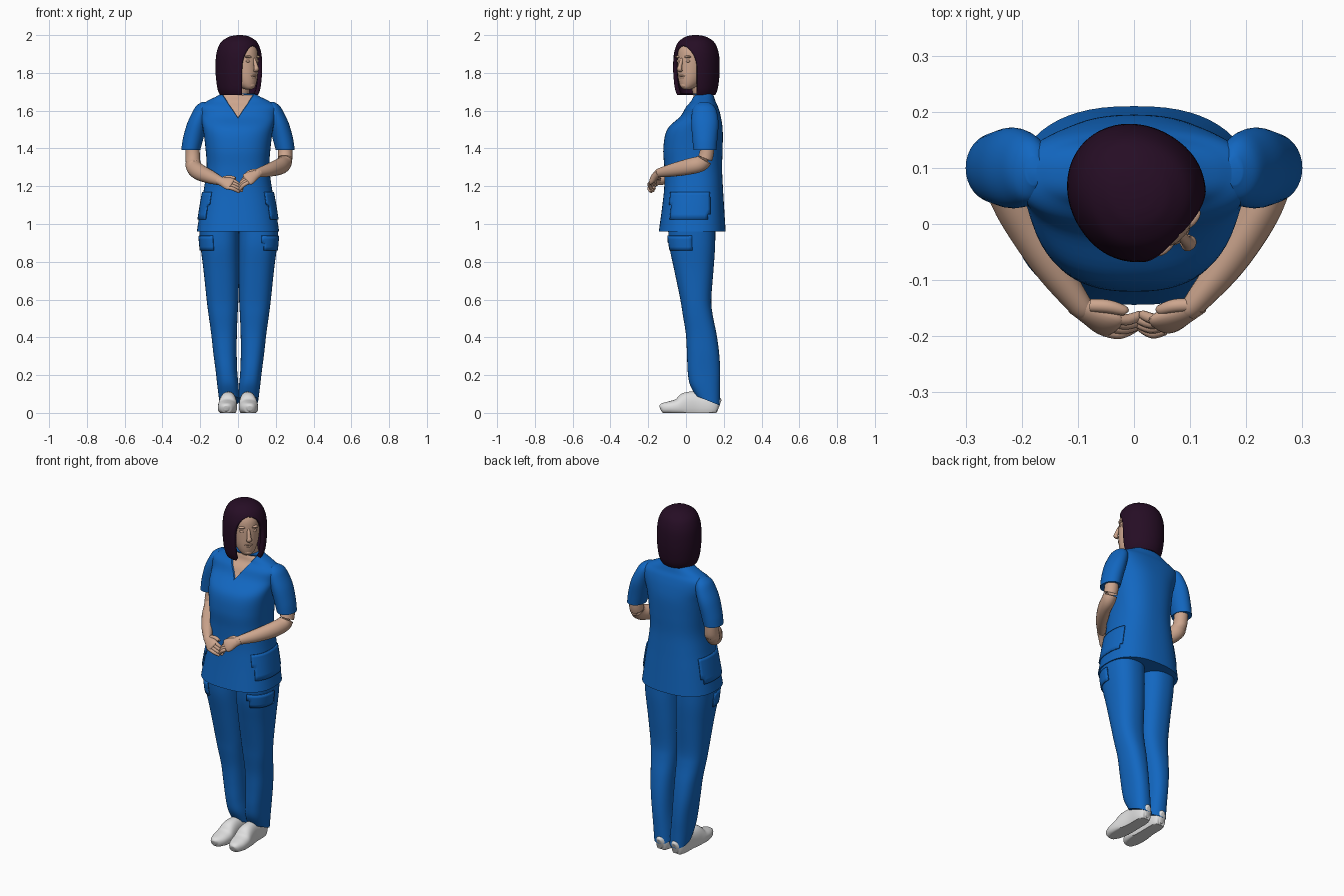
import bpy, bmesh, math
from mathutils import Vector, Matrix

if "Cube" in bpy.data.objects:
    bpy.data.objects.remove(bpy.data.objects["Cube"])


def material(name, rgb):
    m = bpy.data.materials.new(name)
    m.diffuse_color = (*rgb, 1)
    m.use_nodes = True
    m.node_tree.nodes["Principled BSDF"].inputs["Base Color"].default_value = m.diffuse_color
    return m


BLUE = material("scrub blue", (0.006, 0.135, 0.53))
SKIN = material("skin", (0.61, 0.38, 0.27))
HAIR = material("dark hair", (0.019, 0.004, 0.018))
WHITE = material("shoe white", (0.74, 0.74, 0.74))
HEAD = Matrix.Translation((0.01, 0.05, 0)) @ Matrix.Rotation(math.radians(46), 4, 'Z')


def make(name, bm, *mats, recalc=True):
    if recalc:
        bmesh.ops.recalc_face_normals(bm, faces=bm.faces)
    me = bpy.data.meshes.new(name)
    bm.to_mesh(me)
    bm.free()
    for m in mats:
        me.materials.append(m)
    ob = bpy.data.objects.new(name, me)
    bpy.context.collection.objects.link(ob)
    return ob


def spline(keys, sub=6):
    """Catmull-Rom interpolation of tuples."""
    ks = [Vector(k) for k in keys]
    out = []
    for i in range(len(ks) - 1):
        a, b, c, d = ks[max(i - 1, 0)], ks[i], ks[i + 1], ks[min(i + 2, len(ks) - 1)]
        for j in range(sub):
            t = j / sub
            out.append(0.5 * (2 * b + (c - a) * t + (2 * a - 5 * b + 4 * c - d) * t * t
                              + (3 * b - a - 3 * c + d) * t ** 3))
    return out + [ks[-1]]


def skin_rings(rings):
    bm = bmesh.new()
    vs = [[bm.verts.new(p) for p in r] for r in rings]
    n = len(vs[0])
    for a, b in zip(vs, vs[1:]):
        for i in range(n):
            bm.faces.new((a[i], a[(i + 1) % n], b[(i + 1) % n], b[i]))
    bm.faces.new(vs[0])
    bm.faces.new(vs[-1])
    return bm


def oval(n, p=2.0):
    f = lambda c: math.copysign(abs(c) ** (2 / p), c)
    return [(f(math.cos(2 * math.pi * i / n)), f(math.sin(2 * math.pi * i / n))) for i in range(n)]


def loft(keys, n=48, p=2.0, sub=6):
    """Horizontal rings: x, y, z, half width, half depth, optional tilt along y."""
    keys = [tuple(k) + (0,) * (6 - len(k)) for k in keys]
    return skin_rings([[(k[0] + k[3] * c, k[1] + k[4] * s, k[2] + k[5] * k[4] * s)
                        for c, s in oval(n, p)] for k in spline(keys, sub)])


def tube(keys, side=(0, 0, 1), n=20, sub=6, p=2.0):
    """Rings across a path: x, y, z, radius along side, other radius."""
    pts = spline(keys, sub)
    rings = []
    for i, k in enumerate(pts):
        t = (Vector(pts[min(i + 1, len(pts) - 1)][:3]) - Vector(pts[max(i - 1, 0)][:3])).normalized()
        u = Vector(side)
        u = (u - t * u.dot(t)).normalized()
        v = t.cross(u)
        rings.append([Vector(k[:3]) + u * k[3] * c + v * k[4] * s for c, s in oval(n, p)])
    return skin_rings(rings)


def patch(src, name, test):
    """Thin cloth patch copied from part of a surface."""
    bm = bmesh.new()
    bm.from_mesh(src.data)
    bmesh.ops.delete(bm, geom=[f for f in bm.faces if not test(f.calc_center_median())], context='FACES')
    ob = make(name, bm, BLUE, recalc=False)
    mod = ob.modifiers.new("cloth", 'SOLIDIFY')
    mod.thickness, mod.offset = 0.007, 1


# Tunic body
bm = loft([(0, .033, .96, .218, .177), (0, .038, 1.1, .196, .163), (0, .04, 1.2, .178, .155),
           (0, .038, 1.3, .166, .153), (0, .037, 1.4, .172, .157), (0, .047, 1.5, .185, .147),
           (0, .077, 1.57, .2, .107), (0, .085, 1.62, .207, .085), (0, .09, 1.65, .165, .066),
           (0, .09, 1.675, .115, .058), (0, .09, 1.692, .085, .052)], n=64, p=2.45)
bmesh.ops.recalc_face_normals(bm, faces=bm.faces)
# V neckline cut into the chest
for s in (-1, 1):
    fs = [f for f in bm.faces if f.calc_center_median().z > 1.54 and f.calc_center_median().y < .09]
    geom = fs + list({e for f in fs for e in f.edges}) + list({v for f in fs for v in f.verts})
    bmesh.ops.bisect_plane(bm, geom=geom, plane_co=(0, 0, 1.56), plane_no=(s * .13, 0, -.088))
chest = []
for f in bm.faces:
    c = f.calc_center_median()
    if c.z < 1.691 and c.y < .085 and abs(c.x) * .13 < (c.z - 1.56) * .088:
        chest.append(f)
bmesh.ops.inset_region(bm, faces=chest, thickness=.004, depth=-.007)
for f in chest:
    f.material_index = 1
tunic = make("tunic", bm, BLUE, SKIN, recalc=False)

# Neck
make("neck", loft([(.005, .1, 1.58, .07, .055), (.008, .095, 1.66, .055, .052),
                   (.012, .08, 1.72, .05, .05), (.012, .07, 1.8, .05, .05)], n=32), SKIN)

for s, side in ((-1, "left"), (1, "right")):
    # Sleeves, trouser legs, pockets and shoes
    make(side + "_sleeve", loft([(s * .25, .1, 1.392, .05, .061), (s * .238, .1, 1.45, .054, .066),
                                 (s * .217, .1, 1.53, .053, .072), (s * .196, .098, 1.59, .046, .066),
                                 (s * .185, .096, 1.625, .036, .052), (s * .178, .095, 1.645, .015, .025)],
                                n=32), BLUE)
    o = .004
    leg = make(side + "_trouser_leg", loft([
        (o + s * .05, .115, .065, .053, .064, -.4), (o + s * .057, .1, .14, .056, .08, -.15),
        (o + s * .065, .095, .22, .057, .086), (o + s * .073, .09, .32, .062, .085),
        (o + s * .078, .08, .42, .068, .081), (o + s * .083, .062, .52, .077, .079),
        (o + s * .086, .052, .6, .084, .082), (o + s * .092, .042, .75, .094, .103),
        (o + s * .1, .033, .88, .102, .121), (o + s * .105, .03, .98, .105, .125)], p=2.35), BLUE)
    patch(leg, side + "_trouser_pocket",
          lambda c: .86 < c.z < .935 and s * c.x > .13 and -.1 < c.y < .04)
    patch(tunic, side + "_tunic_pocket",
          lambda c: 1.03 < c.z < 1.17 and s * c.x > .12 and -.08 < c.y < .12)
    shoe = tube([(s * .062, -.136, .022, .012, .014), (s * .062, -.125, .025, .03, .026),
                 (s * .059, -.09, .027, .046, .034), (s * .056, -.045, .03, .051, .045),
                 (s * .053, .0, .04, .047, .068), (s * .05, .06, .042, .042, .07),
                 (s * .05, .13, .04, .041, .065), (s * .05, .165, .038, .03, .05),
                 (s * .05, .176, .035, .012, .03)], side=(1, 0, 0), n=32, p=2.3)
    for v in shoe.verts:
        v.co.z = max(v.co.z, 0)
    make(side + "_shoe", shoe, WHITE)

# Arms
make("left_arm", tube([(-.245, .105, 1.47, .036, .036), (-.24, .105, 1.37, .038, .038),
                       (-.234, .085, 1.305, .043, .038), (-.205, .02, 1.275, .043, .037),
                       (-.15, -.07, 1.25, .036, .032), (-.1, -.14, 1.23, .025, .022),
                       (-.085, -.155, 1.225, .02, .018)], side=(.1, .5, 1)), SKIN)
make("right_arm", tube([(.25, .11, 1.47, .036, .036), (.25, .11, 1.38, .038, .038),
                        (.246, .085, 1.325, .042, .038), (.222, .02, 1.305, .043, .037),
                        (.17, -.065, 1.287, .036, .032), (.112, -.138, 1.272, .025, .022),
                        (.096, -.155, 1.265, .02, .018)], side=(.1, .5, 1)), SKIN)


def hand(name, wrist, knuckle, tip, spread, bulge):
    w, k, t, sp, bu = (Vector(v) for v in (wrist, knuckle, tip, spread, bulge))
    along = k - w
    key = lambda p, a, b: (*p, a, b)
    make(name + "_palm", tube([key(w - along * .2, .021, .018), key(w + along * .3, .027, .019),
                               key(w + along * .8, .036, .017), key(k + along * .1, .034, .012),
                               key(k + along * .2, .02, .006)], side=sp), SKIN)
    for i in range(4):
        q = sp * (i - 1.5)
        end = t + q * .8 + (t - k) * (.1 if i in (1, 2) else -.12)
        a = k + q - along * .1
        make(f"{name}_finger_{i + 1}", tube([key(a, .01, .01), key((a + end) / 2 + bu, .01, .01),
                                            key(end, .008, .008), key(end + (t - k) * .07, .003, .003)],
                                           n=12, sub=4), SKIN)
    b = w + along * .25 - sp * 1.2
    e = k - sp * 2.6 + (t - k) * .25
    make(name + "_thumb", tube([key(b, .012, .012), key((b + e) / 2 - sp * .3, .012, .012),
                                key(e, .009, .009), key(e + along * .08, .003, .003)], n=12, sub=4), SKIN)


hand("left_hand", (-.095, -.148, 1.228), (-.042, -.18, 1.212), (.015, -.172, 1.185),
     (-.004, -.009, -.014), (0, -.008, .004))
hand("right_hand", (.105, -.148, 1.268), (.052, -.178, 1.238), (.008, -.172, 1.198),
     (-.002, -.009, -.015), (0, -.008, .006))

# Head, turned towards the right
bm = loft([(0, -.066, 1.712, .014, .016), (0, -.058, 1.722, .032, .038), (0, -.04, 1.745, .051, .063),
           (0, -.022, 1.78, .066, .085), (0, -.01, 1.82, .074, .098), (0, -.002, 1.87, .078, .105),
           (0, 0, 1.92, .076, .101), (0, 0, 1.955, .058, .08), (0, 0, 1.975, .025, .035)], n=48, p=2.1)
make("head", bm, SKIN).matrix_world = HEAD
make("nose", tube([(0, -.098, 1.88, .006, .006), (0, -.109, 1.86, .009, .009),
                   (0, -.119, 1.833, .011, .011), (0, -.122, 1.82, .015, .012),
                   (0, -.112, 1.81, .012, .008)], side=(1, 0, 0)), SKIN).matrix_world = HEAD


def bump(name, pos, size):
    bm = bmesh.new()
    bmesh.ops.create_uvsphere(bm, u_segments=20, v_segments=12, radius=1,
                              matrix=Matrix.Translation(pos) @ Matrix.Diagonal((*size, 1)))
    make(name, bm, SKIN).matrix_world = HEAD


# Brows, eyelids, lips and chin
for s, side in ((-1, "left"), (1, "right")):
    bump(side + "_eyelid", (s * .031, -.092, 1.862), (.016, .01, .008))
    bump(side + "_brow", (s * .032, -.094, 1.885), (.024, .012, .007))
bump("upper_lip", (0, -.1, 1.784), (.023, .011, .006))
bump("lower_lip", (0, -.098, 1.774), (.019, .011, .007))
bump("chin", (0, -.085, 1.735), (.024, .018, .016))

# Bob haircut: a shell of rows, each open in front of the face
bm = bmesh.new()
rows, N = [], 56
for z, k in spline([(1.682, .82), (1.72, .93), (1.8, 1.0), (1.88, .99), (1.93, .91), (1.965, .76),
                    (1.988, .5), (1.997, .28), (2.0, .08)], 8):
    w = .72 * math.sqrt(max(0, 1 - (max(z - 1.82, 0) / .125) ** 2))
    a, b = 1.15 * w, 2 * math.pi - .95 * w
    row = []
    for i in range(N + 1):
        ang = a + (b - a) * i / N
        x, y = math.sin(ang) * .119, -math.cos(ang)
        row.append(bm.verts.new((x * k, y * k * (.137 if y > 0 else .116), z)))
    rows.append(row)
for r, q in zip(rows, rows[1:]):
    for i in range(N):
        bm.faces.new((r[i], r[i + 1], q[i + 1], q[i]))
bm.faces.new(rows[-1][:-1])
bmesh.ops.remove_doubles(bm, verts=bm.verts, dist=1e-5)
hair = make("bob_hair", bm, HAIR, recalc=False)
hair.matrix_world = HEAD
mod = hair.modifiers.new("thickness", 'SOLIDIFY')
mod.thickness, mod.offset = .022, -1

# Smooth shading with sharp hems
for ob in bpy.data.objects:
    ob.select_set(True)
bpy.context.view_layer.objects.active = tunic
bpy.ops.object.shade_smooth_by_angle(angle=math.radians(42))
